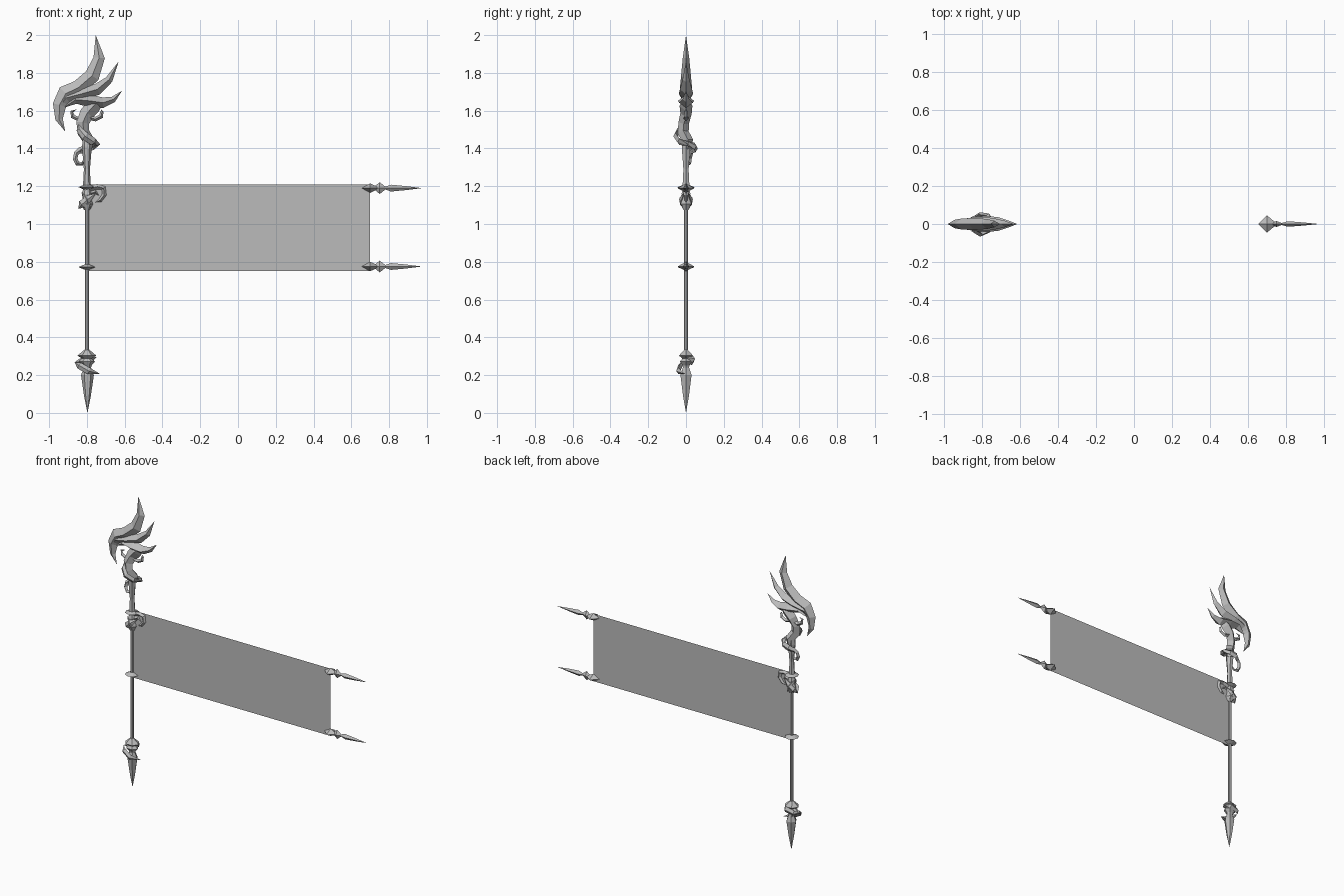
import bpy, bmesh, math
from mathutils import Vector

if "Cube" in bpy.data.objects:
    bpy.data.objects.remove(bpy.data.objects["Cube"])

grey = bpy.data.materials.new("plain grey")
grey.use_nodes = True
COLOUR = (0.5, 0.5, 0.5, 1)
grey.diffuse_color = COLOUR
grey.node_tree.nodes["Principled BSDF"].inputs["Base Color"].default_value = COLOUR

PX = -0.80  # pole axis


def finish(name, bm):
    bmesh.ops.remove_doubles(bm, verts=bm.verts, dist=1e-5)
    bmesh.ops.recalc_face_normals(bm, faces=bm.faces)
    mesh = bpy.data.meshes.new(name)
    bm.to_mesh(mesh)
    bm.free()
    mesh.materials.append(grey)
    ob = bpy.data.objects.new(name, mesh)
    bpy.context.collection.objects.link(ob)
    return ob


def skin(name, rings):
    """Bridge closed rings of points; rings of zero size become tips."""
    bm = bmesh.new()
    vr = [[bm.verts.new(p) for p in ring] for ring in rings]
    n = len(vr[0])
    for a, b in zip(vr, vr[1:]):
        for i in range(n):
            j = (i + 1) % n
            bm.faces.new((a[i], a[j], b[j], b[i]))
    for ring in (vr[0], vr[-1]):
        if (ring[0].co - ring[n // 2].co).length > 1e-4:
            bm.faces.new(ring)
    return finish(name, bm)


def blade(name, pts):
    """Diamond-section strand through (x, y, z, half width, half depth)."""
    c = [Vector(p[:3]) for p in pts]
    rings = []
    for i, p in enumerate(pts):
        t = (c[min(i + 1, len(c) - 1)] - c[max(i - 1, 0)]).normalized()
        side = t.cross(Vector((0, 1, 0))).normalized()
        deep = side.cross(t).normalized()
        rings.append([c[i] + side * p[3], c[i] + deep * p[4],
                      c[i] - side * p[3], c[i] - deep * p[4]])
    return skin(name, rings)


def lathe(name, base, profile, sides=6, along_x=False, sq=(1, 1)):
    """Faceted turned part from (radius, distance along axis)."""
    rings = []
    for r, h in profile:
        ring = []
        for k in range(sides):
            a = 2 * math.pi * k / sides
            u, v = r * math.cos(a) * sq[0], r * math.sin(a) * sq[1]
            ring.append(Vector(base) + (Vector((h, u, v)) if along_x else Vector((u, v, h))))
        rings.append(ring)
    return skin(name, rings)


# Pole and its two collars
lathe("pole", (PX, 0, 0), [(0.011, 0.2), (0.011, 1.22)], 8)
for name, z in (("upper_collar", 1.195), ("lower_collar", 0.772)):
    lathe(name, (PX, 0, z), [(0.012, -0.014), (0.045, 0), (0.012, 0.014)], 8)

# Cloth
bm = bmesh.new()
bm.faces.new([bm.verts.new(p) for p in
              ((PX, 0, 0.75), (0.70, 0, 0.75), (0.70, 0, 1.21), (PX, 0, 1.21))])
finish("banner_cloth", bm)

# Spear-like finials on the free corners of the cloth
for tag, z in (("upper", 1.19), ("lower", 0.775)):
    lathe(tag + "_finial_clasp", (0.70, 0, z),
          [(0, -0.045), (0.045, 0), (0.012, 0.04), (0.012, 0.05)], 4, True, (1, 0.55))
    lathe(tag + "_finial_gem", (0.75, 0, z), [(0.008, -0.028), (0.031, 0), (0.008, 0.03)],
          4, True, (0.5, 1))
    lathe(tag + "_finial_spike", (0.775, 0, z),
          [(0.006, 0), (0.018, 0.035), (0.011, 0.11), (0, 0.2)], 4, True, (0.8, 1))

# Foot: spike, knobs and a wrapped blade
lathe("foot_spike", (-0.797, 0, 0), [(0, 0), (0.018, 0.09), (0.034, 0.2), (0.015, 0.25)], 6)
lathe("foot_knob", (PX, 0, 0),
      [(0.012, 0.335), (0.028, 0.322), (0.05, 0.303), (0.026, 0.288),
       (0.043, 0.272), (0.024, 0.25), (0.018, 0.21)], 6, sq=(1, 0.85))
blade("foot_wrap_front", [(-0.865, 0, 0.268, 0, 0), (-0.84, -0.03, 0.25, 0.018, 0.012),
                          (-0.79, -0.04, 0.222, 0.018, 0.012), (-0.73, -0.005, 0.206, 0, 0)])
blade("foot_wrap_back", [(-0.865, 0, 0.268, 0, 0), (-0.835, 0.03, 0.27, 0.018, 0.012),
                         (-0.78, 0.036, 0.285, 0.02, 0.012), (-0.75, 0, 0.295, 0, 0)])

# Leafy socket below the upper collar
lathe("socket", (PX, 0, 0),
      [(0.016, 1.075), (0.032, 1.105), (0.022, 1.135), (0.027, 1.16), (0.018, 1.19)], 6)
for s in (-1, 1):
    tag = "front" if s < 0 else "back"
    blade("socket_leaf_" + tag, [(-0.845, 0, 1.08, 0, 0), (-0.825, s * 0.02, 1.105, 0.022, 0.012),
                                 (-0.79, s * 0.026, 1.135, 0.018, 0.01), (-0.75, s * 0.01, 1.165, 0, 0)])
    blade("socket_thorn_" + tag, [(-0.83, s * 0.01, 1.17, 0, 0), (-0.80, s * 0.026, 1.13, 0.014, 0.01),
                                  (-0.78, s * 0.018, 1.08, 0, 0)])
# Scroll lying over the cloth corner
blade("corner_scroll", [(-0.79, 0, 1.185, 0.014, 0.014), (-0.745, 0, 1.198, 0.014, 0.014),
                        (-0.712, 0, 1.19, 0.013, 0.013), (-0.708, 0, 1.155, 0.012, 0.012),
                        (-0.73, 0, 1.125, 0.01, 0.01), (-0.755, 0, 1.115, 0, 0)])
blade("corner_scroll_inner", [(-0.79, 0, 1.16, 0.012, 0.012), (-0.755, 0, 1.17, 0.01, 0.012),
                              (-0.735, 0, 1.15, 0, 0)])

# Flared stem and twisting neck
lathe("stem", (PX, 0, 0), [(0.022, 1.19), (0.019, 1.23), (0.016, 1.29), (0.022, 1.36),
                           (0.026, 1.41), (0.02, 1.46)], 6)
blade("neck", [(-0.795, 0.01, 1.40, 0.022, 0.02), (-0.79, 0.01, 1.44, 0.03, 0.028),
               (-0.818, -0.015, 1.485, 0.032, 0.03), (-0.822, -0.012, 1.535, 0.034, 0.028),
               (-0.80, 0, 1.585, 0.038, 0.03), (-0.765, 0, 1.625, 0.04, 0.034),
               (-0.73, 0, 1.65, 0.02, 0.02)])
blade("neck_sash_front", [(-0.845, -0.01, 1.54, 0, 0), (-0.84, -0.038, 1.50, 0.016, 0.01),
                          (-0.81, -0.055, 1.465, 0.022, 0.012), (-0.765, -0.035, 1.435, 0.02, 0.012),
                          (-0.745, 0.01, 1.425, 0.016, 0.012), (-0.77, 0.045, 1.412, 0.02, 0.012),
                          (-0.81, 0.05, 1.40, 0.022, 0.012), (-0.84, 0.03, 1.385, 0.014, 0.012)])
blade("neck_hook", [(-0.83, 0.035, 1.395, 0.016, 0.012), (-0.856, 0.025, 1.375, 0.013, 0.012),
                    (-0.862, 0.018, 1.345, 0.012, 0.012), (-0.85, 0.015, 1.32, 0.013, 0.012),
                    (-0.825, 0.012, 1.318, 0.009, 0.009), (-0.815, 0.008, 1.345, 0, 0)])

# Small side curls under the flame
for tag, s in (("right", -1), ("left", 1)):
    blade(tag + "_curl", [(PX + s * 0.01, 0, 1.565, 0.013, 0.014),
                          (PX + s * 0.045, 0, 1.555, 0.012, 0.012),
                          (PX + s * 0.075, 0, 1.57, 0.012, 0.01),
                          (PX + s * 0.08, 0, 1.595, 0.008, 0.008),
                          (PX + s * 0.065 + 0.012, 0, 1.607, 0, 0)])

# Flame crest: three sweeping strands sharing one curled tail
blade("flame_upper", [(-0.915, 0, 1.49, 0, 0), (-0.947, 0, 1.555, 0.02, 0.012),
                      (-0.945, 0, 1.63, 0.036, 0.022), (-0.912, 0, 1.69, 0.046, 0.028),
                      (-0.845, 0, 1.722, 0.04, 0.032), (-0.772, 0, 1.785, 0.04, 0.026),
                      (-0.735, 0, 1.88, 0.03, 0.017), (-0.753, 0, 2.0, 0, 0)])
blade("flame_middle", [(-0.965, 0, 1.59, 0, 0), (-0.91, 0, 1.668, 0.034, 0.026),
                       (-0.825, 0, 1.69, 0.035, 0.038), (-0.745, 0, 1.713, 0.03, 0.032),
                       (-0.682, 0, 1.765, 0.02, 0.018), (-0.632, 0, 1.86, 0, 0)])
blade("flame_lower", [(-0.925, 0, 1.615, 0, 0), (-0.86, 0, 1.658, 0.022, 0.03),
                      (-0.785, 0, 1.652, 0.034, 0.043), (-0.715, 0, 1.642, 0.028, 0.036),
                      (-0.66, 0, 1.66, 0.016, 0.018), (-0.614, 0, 1.705, 0, 0)])
